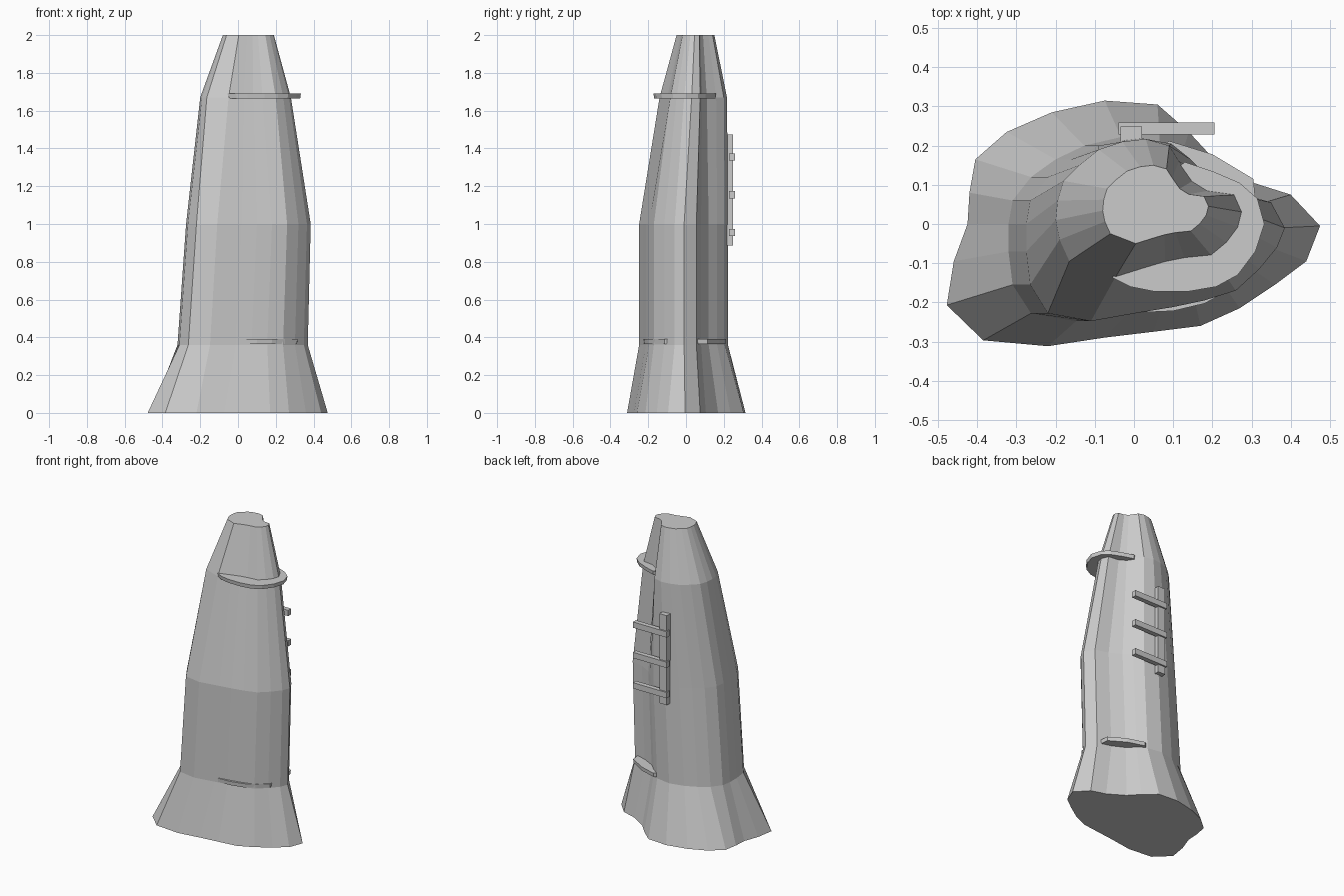
import bpy, bmesh

# outlines of the rock tower, all starting at the right-hand point, counter-clockwise
FOOT = [(.475, -.005), (.40, .075), (.305, .105), (.20, .17), (.14, .235), (.06, .305),
        (-.075, .315), (-.21, .285), (-.325, .235), (-.405, .165), (-.42, .08), (-.425, 0),
        (-.46, -.095), (-.478, -.207), (-.385, -.297), (-.22, -.312), (-.075, -.29),
        (.05, -.275), (.17, -.26), (.27, -.215), (.36, -.155), (.44, -.095)]
WAIST = [(.385, -.01), (.35, .055), (.265, .08), (.19, .12), (.145, .165), (.095, .205),
         (0, .222), (-.09, .20), (-.16, .165), (-.22, .12), (-.265, .06), (-.275, 0),
         (-.275, -.07), (-.265, -.155), (-.22, -.228), (-.11, -.248), (.02, -.225),
         (.10, -.212), (.18, -.195), (.26, -.17), (.32, -.115), (.365, -.06)]
SHOULDER = [(.28, .03), (.26, .075), (.19, .085), (.15, .11), (.115, .16), (.09, .20),
            (.03, .217), (-.03, .21), (-.09, .19), (-.14, .15), (-.18, .11), (-.195, .06),
            (-.20, .01), (-.19, -.04), (-.165, -.095), (-.05, -.14), (.03, -.115),
            (.08, -.10), (.13, -.09), (.20, -.083), (.24, -.05), (.27, -.01)]


def stretch(pts, sx, dx, sy, dy):
    return [(x * sx + dx, y * sy + dy) for x, y in pts]


def loft(name, sections):
    """Skin a closed solid through (outline, z) sections."""
    bm = bmesh.new()
    rings = [[bm.verts.new((x, y, z)) for x, y in pts] for pts, z in sections]
    n = len(rings[0])
    for a, b in zip(rings, rings[1:]):
        for i in range(n):
            j = (i + 1) % n
            bm.faces.new((a[i], a[j], b[j], b[i]))
    bm.faces.new(rings[0][::-1])
    bm.faces.new(rings[-1])
    bmesh.ops.recalc_face_normals(bm, faces=bm.faces)
    me = bpy.data.meshes.new(name)
    bm.to_mesh(me)
    bm.free()
    ob = bpy.data.objects.new(name, me)
    bpy.context.collection.objects.link(ob)
    return ob


def box(name, x, y, z):
    rect = [(x[0], y[0]), (x[1], y[0]), (x[1], y[1]), (x[0], y[1])]
    return loft(name, [(rect, z[0]), (rect, z[1])])


# main tower
loft("rock_tower", [
    (FOOT, 0),
    (stretch(WAIST, 1.045, -.033, 1, 0), .36),
    (WAIST, 1.0),
    (SHOULDER, 1.67),
    (stretch(SHOULDER, .5625, .0325, .56, .0285), 2.0)])

# upper crescent ledge
upper = [(-.055, -.137), (-.01, -.16), (.05, -.172), (.14, -.172), (.21, -.16), (.265, -.13),
         (.31, -.07), (.333, 0), (.315, .065), (.27, .105), (.20, .135), (.13, .158), (.05, .10)]
loft("upper_ledge", [(stretch(upper, .98, .003, .98, 0), 1.665), (upper, 1.69)])

# lower ledge, mostly buried in the tower
lower = [(.01, -.226), (.10, -.222), (.18, -.203), (.25, -.165), (.315, -.115), (.32, 0),
         (.31, .06), (.305, .115), (.20, .178), (.09, .212), (0, .15)]
loft("lower_ledge", [(stretch(lower, .99, 0, .99, 0), .365), (lower, .39)])

# ladder on the back
box("ladder_rail", (-.034, .02), (.21, .249), (.885, 1.475))
for i in range(3):
    z = .955 + .2 * i
    box(f"ladder_rung_{i + 1}", (-.04, .206), (.228, .259), (z - .019, z + .019))
